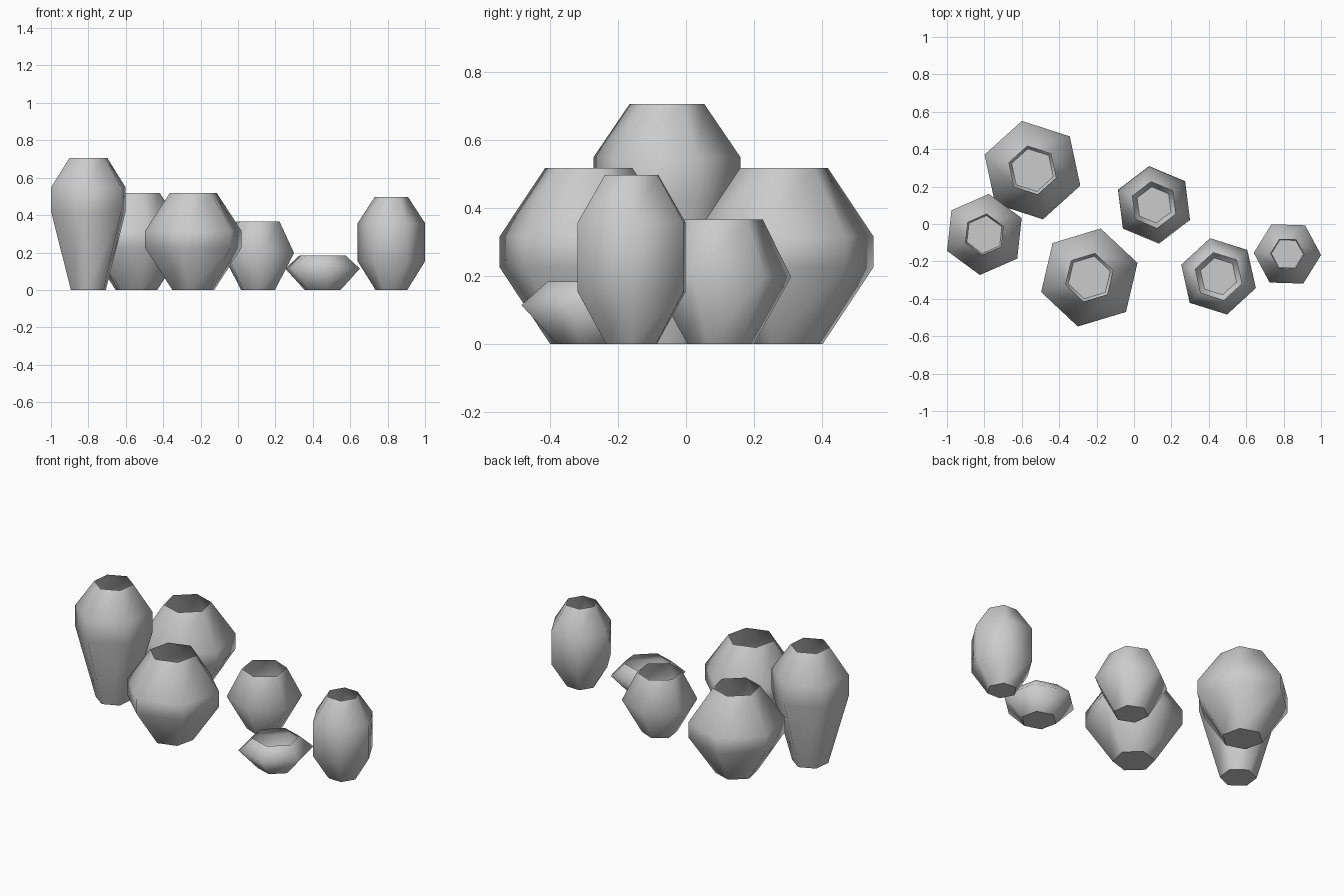
import bpy, bmesh
from math import radians, cos, sin, pi

if "Cube" in bpy.data.objects:
    bpy.data.objects.remove(bpy.data.objects["Cube"])

SIDES = 6


def pot(name, x, y, turn, profile):
    """Thin-walled six-sided pot: (radius, height) rings from base to open rim."""
    bm = bmesh.new()
    rings = []
    for r, z in profile:
        rings.append([bm.verts.new((r * cos(radians(turn) + i * 2 * pi / SIDES),
                                    r * sin(radians(turn) + i * 2 * pi / SIDES), z))
                      for i in range(SIDES)])
    # walls
    for low, high in zip(rings, rings[1:]):
        for i in range(SIDES):
            j = (i + 1) % SIDES
            bm.faces.new((low[i], low[j], high[j], high[i])).smooth = True
    # closed flat base
    bm.faces.new(rings[0][::-1])
    # keep only the strong creases sharp
    for e in bm.edges:
        e.smooth = e.calc_face_angle(0) < radians(65)
    mesh = bpy.data.meshes.new(name)
    bm.to_mesh(mesh)
    bm.free()
    obj = bpy.data.objects.new(name, mesh)
    obj.location = (x, y, 0)
    bpy.context.collection.objects.link(obj)
    return obj


round_jar = [(0.117, 0), (0.269, 0.225), (0.269, 0.316), (0.132, 0.517)]

# tall shouldered vase
pot("tall_vase", -0.80, -0.056, 23.7,
    [(0.102, 0), (0.218, 0.42), (0.218, 0.548), (0.110, 0.706)])
# two matching wide jars
pot("back_jar", -0.543, 0.288, 42.1, round_jar)
pot("front_jar", -0.239, -0.286, 16.8, round_jar)
# small pot with a single waist
pot("small_pot", 0.107, 0.102, 37.3, [(0.098, 0), (0.209, 0.197), (0.125, 0.365)])
# shallow bowl
pot("shallow_bowl", 0.452, -0.280, 42.6, [(0.101, 0), (0.209, 0.114), (0.130, 0.183)])
# slim barrel vase
pot("barrel_vase", 0.82, -0.160, -1.8,
    [(0.085, 0), (0.18, 0.153), (0.18, 0.357), (0.089, 0.497)])
